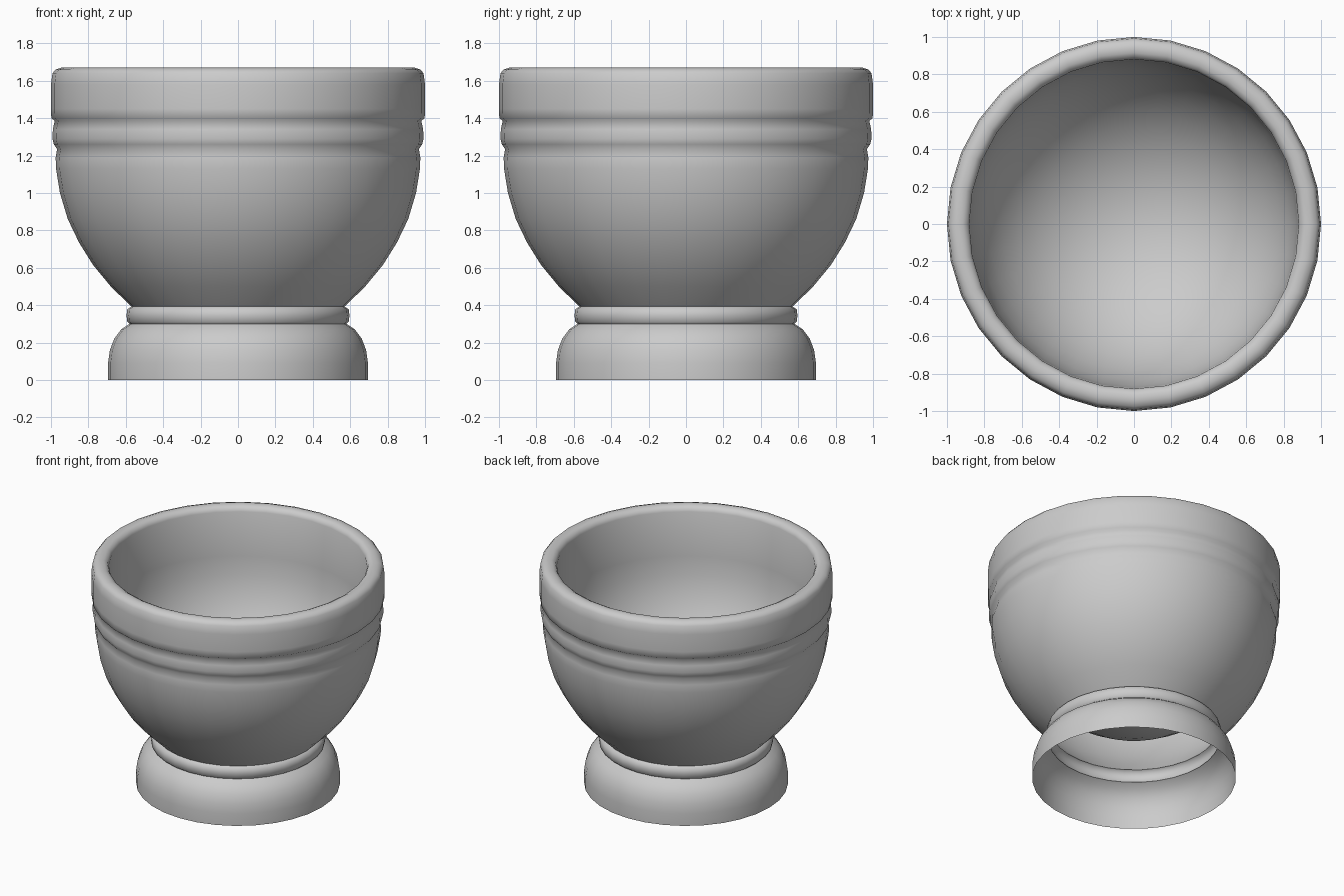
import bpy, bmesh, math

if "Cube" in bpy.data.objects:
    bpy.data.objects.remove(bpy.data.objects["Cube"])

SIDES = 32


def lathe(name, profile, sharp=50):
    """Revolve an (radius, z) profile around z; radius 0 closes to a pole."""
    bm = bmesh.new()
    rings = []
    for r, z in profile:
        if r < 1e-5:
            rings.append([bm.verts.new((0, 0, z))] * SIDES)
        else:
            rings.append([bm.verts.new((r * math.cos(math.tau * i / SIDES),
                                        r * math.sin(math.tau * i / SIDES), z))
                          for i in range(SIDES)])
    for a, b in zip(rings, rings[1:]):
        for i in range(SIDES):
            j = (i + 1) % SIDES
            corners = [a[i], a[j], b[j], b[i]]
            bm.faces.new(list(dict.fromkeys(corners)))
    mesh = bpy.data.meshes.new(name)
    bm.to_mesh(mesh)
    bm.free()
    obj = bpy.data.objects.new(name, mesh)
    bpy.context.collection.objects.link(obj)
    bpy.ops.object.select_all(action='DESELECT')
    obj.select_set(True)
    bpy.context.view_layer.objects.active = obj
    bpy.ops.object.shade_smooth_by_angle(angle=math.radians(sharp))
    return obj


# Hollow flared foot, open underneath
lathe("foot", [(0.695, 0), (0.695, 0.09), (0.685, 0.16), (0.662, 0.22),
               (0.625, 0.27), (0.58, 0.30)])

# Rounded collar between foot and bowl
lathe("collar", [(0.58, 0.30), (0.592, 0.312), (0.596, 0.345),
                 (0.592, 0.378), (0.57, 0.392)], 75)

# Bowl: outer wall, bead, thick rim, then the rounded inside
outer = [(0.57, 0.392), (0.68, 0.50), (0.775, 0.615), (0.85, 0.735),
         (0.91, 0.86), (0.952, 1.0), (0.973, 1.13), (0.975, 1.19)]
bead = [(0.967, 1.235), (0.985, 1.26), (0.992, 1.29), (0.99, 1.34),
        (0.98, 1.385)]
rim = [(0.998, 1.40), (1.0, 1.45), (1.0, 1.58), (0.992, 1.64), (0.975, 1.66),
       (0.945, 1.67), (0.915, 1.667), (0.892, 1.655), (0.881, 1.63)]
R, ZC = 0.875, 1.30
inside = [(R * math.cos(t), ZC - R * math.sin(t))
          for t in (math.pi / 2 * k / 10 for k in range(10))] + [(0, ZC - R)]
lathe("bowl", outer + bead + rim + inside, 75)
